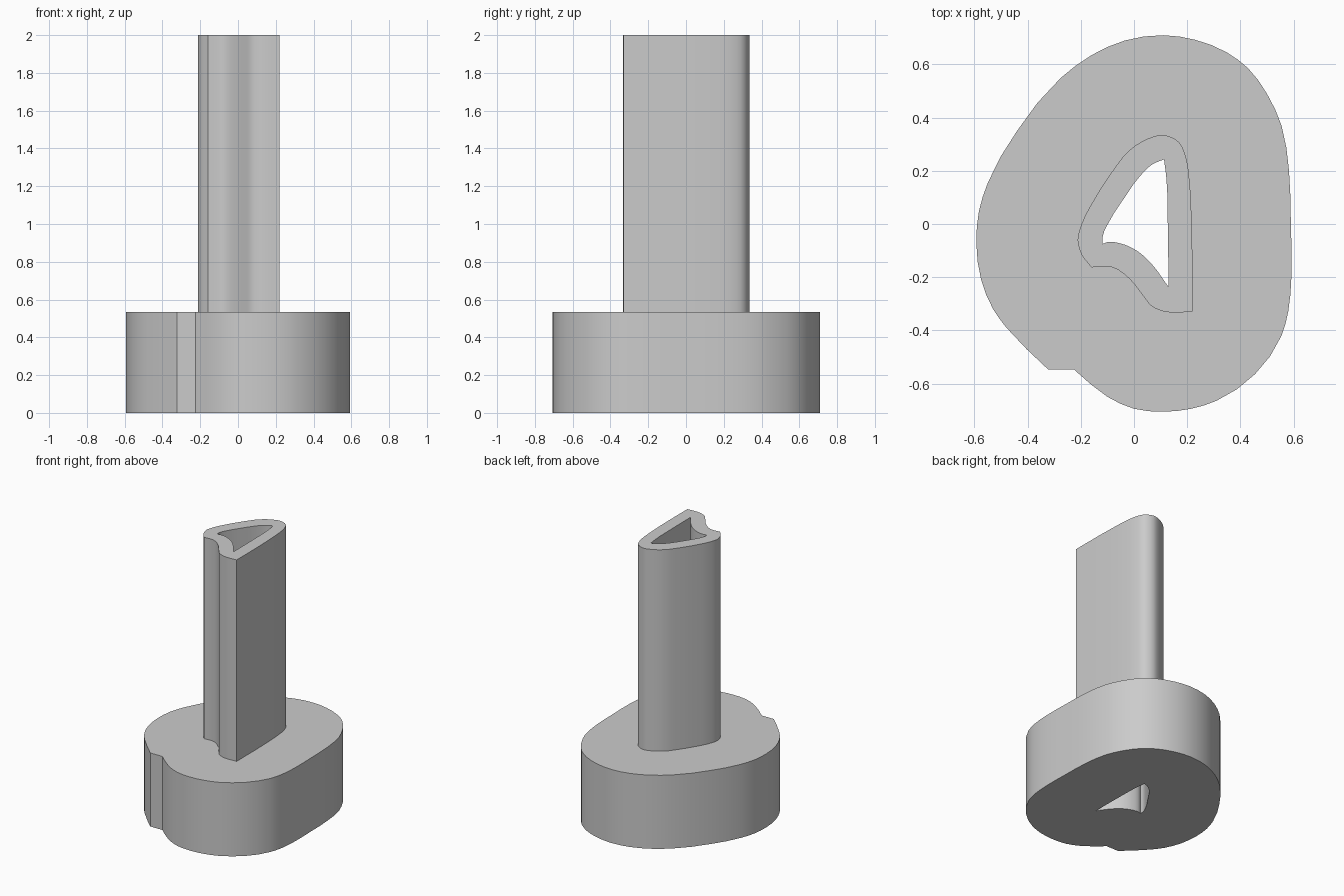
import bpy
import bmesh
from mathutils import Vector

cube = bpy.data.objects.get("Cube")
if cube:
    bpy.data.objects.remove(cube, do_unlink=True)

BASE_TOP, TOP = 0.535, 2.0

grey = bpy.data.materials.new("plain grey")
grey.use_nodes = True
colour = (0.6, 0.6, 0.6, 1)
grey.diffuse_color = colour
grey.node_tree.nodes["Principled BSDF"].inputs["Base Color"].default_value = colour


def smooth_run(points, steps):
    """Curve through the points, leaving out the last one."""
    pts = [Vector(p) for p in points]
    pts = [2 * pts[0] - pts[1]] + pts + [2 * pts[-1] - pts[-2]]
    out = []
    for a, b, c, d in zip(pts, pts[1:], pts[2:], pts[3:]):
        # tangents are weighted by chord length so uneven spacing stays smooth
        ab, bc, cd = (b - a).length, (c - b).length, (d - c).length
        m = bc * ((b - a) / ab * bc + (c - b) / bc * ab) / (ab + bc)
        n = bc * ((c - b) / bc * cd + (d - c) / cd * bc) / (bc + cd)
        for i in range(steps):
            t = i / steps
            out.append(b + m * t + (3 * (c - b) - 2 * m - n) * t**2
                       + (2 * (b - c) + m + n) * t**3)
    return out


def outline(runs, steps):
    """Closed outline made of smooth runs that meet at sharp corners."""
    result = []
    for run, following in zip(runs, runs[1:] + runs[:1]):
        result += smooth_run(run + [following[0]], steps)
    return result


def loop(bm, points, z):
    verts = [bm.verts.new((p.x, p.y, z)) for p in points]
    edges = [bm.edges.new(pair) for pair in zip(verts, verts[1:] + verts[:1])]
    return verts, edges


def wall(bm, low, high):
    a, b = low[0], high[0]
    for i in range(len(a)):
        bm.faces.new((a[i - 1], a[i], b[i], b[i - 1]))


def ring(bm, outer, inner):
    bmesh.ops.triangle_fill(bm, use_beauty=True, edges=outer[1] + inner[1])


def finish(bm, name):
    bmesh.ops.recalc_face_normals(bm, faces=bm.faces)
    mesh = bpy.data.meshes.new(name)
    bm.to_mesh(mesh)
    bm.free()
    mesh.materials.append(grey)
    obj = bpy.data.objects.new(name, mesh)
    bpy.context.collection.objects.link(obj)
    bpy.ops.object.select_all(action="DESELECT")
    obj.select_set(True)
    bpy.context.view_layer.objects.active = obj
    bpy.ops.object.shade_smooth_by_angle(angle=0.5)


# Outlines of the base, the post and the bore
base_line = outline([
    [(-.225, -.548), (-.1, -.65), (0, -.695), (.11, -.706), (.215, -.695),
     (.31, -.665), (.455, -.565), (.555, -.42), (.58, -.33), (.592, -.2),
     (.59, 0), (.583, .2), (.555, .37), (.5, .49), (.43, .585), (.35, .645),
     (.23, .693), (.11, .71), (-.035, .69), (-.16, .635), (-.275, .55),
     (-.44, .35), (-.55, .155), (-.583, .05), (-.593, -.07), (-.575, -.21),
     (-.53, -.32), (-.48, -.39)],
    [(-.322, -.548)],
], 2)
post_line = outline([
    [(.22, -.33), (.217, 0), (.208, .17), (.197, .245), (.17, .307),
     (.11, .335), (.05, .32), (-.02, .275), (-.08, .2), (-.148, .095),
     (-.197, 0), (-.212, -.06), (-.197, -.115)],
    [(-.16, -.163), (-.08, -.163), (-.017, -.206), (.04, -.278),
     (.065, -.308), (.115, -.33)],
], 3)
bore_line = outline([
    [(.13, -.237), (.127, 0), (.122, .17)],
    [(.113, .243), (.07, .225), (.02, .177), (-.035, .1), (-.092, .011),
     (-.118, -.048)],
    [(-.118, -.075), (-.1, -.068), (-.055, -.072), (.01, -.1), (.06, -.143)],
], 3)

# Base block, open where the post and the bore meet it
bm = bmesh.new()
low, high = loop(bm, base_line, 0), loop(bm, base_line, BASE_TOP)
wall(bm, low, high)
ring(bm, low, loop(bm, bore_line, 0))
ring(bm, high, loop(bm, post_line, BASE_TOP))
finish(bm, "base")

# Hollow post, with its bore running down through the base
bm = bmesh.new()
outer, inner = loop(bm, post_line, TOP), loop(bm, bore_line, TOP)
wall(bm, loop(bm, post_line, BASE_TOP), outer)
wall(bm, loop(bm, bore_line, 0), inner)
ring(bm, outer, inner)
finish(bm, "hollow_post")
